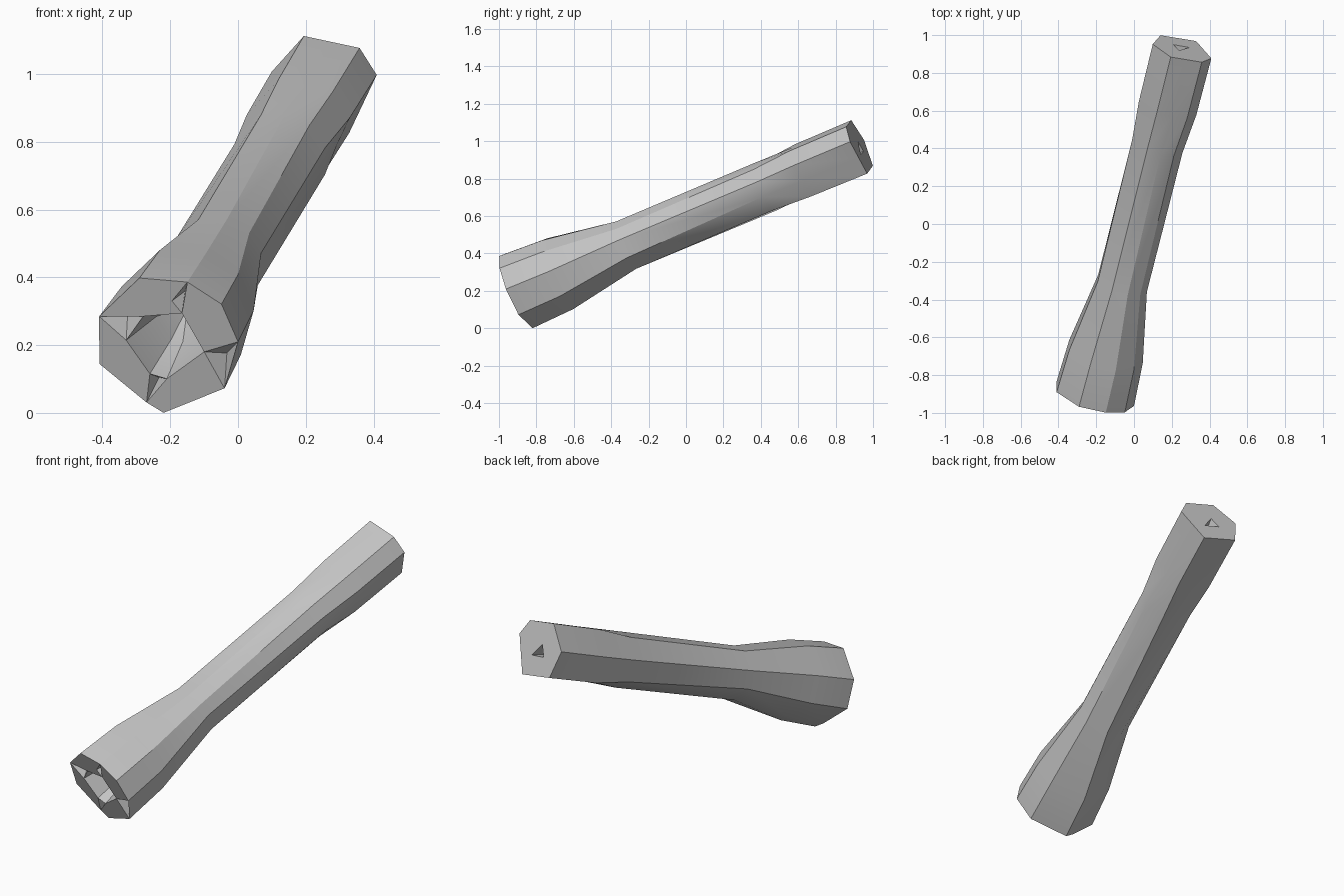
import bpy
import bmesh
from math import cos, sin, radians
from mathutils import Vector

cube = bpy.data.objects.get("Cube")
if cube:
    bpy.data.objects.remove(cube, do_unlink=True)

# Tilted frame of the shaft: long axis, sideways and upward directions
AXIS = Vector((0.228, 0.898, 0.374)).normalized()
SIDE = AXIS.cross(Vector((0, 0, 1))).normalized()
UP = SIDE.cross(AXIS)
CENTRE = SIDE * 0.025 + UP * 0.535

START, BULGE, WAIST, NECK, FLARE, END = -0.787, -0.54, -0.13, 0.69, 0.92, 1.255

bm = bmesh.new()


def vert(point, station):
    return bm.verts.new(CENTRE + SIDE * point[0] + UP * point[1] + AXIS * station)


def ring(points, station, scale=1.0):
    return [vert((u * scale, v * scale), station) for u, v in points]


def polar(radius, angles):
    return [(radius * cos(radians(a)) - 0.008, radius * sin(radians(a))) for a in angles]


def bridge(a, b):
    n = len(a)
    for i in range(n):
        j = (i + 1) % n
        bm.faces.new((a[i], a[j], b[j], b[i]))


def sink(loop, depth):
    """Close a loop with a pyramid-shaped dent pointing along the axis."""
    middle = sum((p.co for p in loop), Vector()) / len(loop)
    tip = bm.verts.new(middle + AXIS * depth)
    for i, p in enumerate(loop):
        bm.faces.new((p, loop[(i + 1) % len(loop)], tip))


def between(p, q):
    return ((p[0] + q[0]) / 2, (p[1] + q[1]) / 2)


# Cross-sections: nine-sided wide end, six-sided narrow end
wide = [(-.203, .09), (-.069, .212), (.076, .199), (.173, .129), (.212, .009),
        (.157, -.139), (-.036, -.217), (-.085, -.184), (-.217, -.061)]
a, b, c, d, e, f = [(-.054, .158), (.112, .12), (.156, .034),
                    (.055, -.15), (-.135, -.105), (-.163, .044)]
narrow = [f, a, between(a, b), b, c, between(c, d), d, between(d, e), e]
waist = polar(0.14, (156, 108, 72, 40, 11, -33, -86, -122, -164))
neck = polar(0.142, (163, 109, 78, 46, 12, -23, -72, -108, -146))

# Outer skin of the shaft
front = ring(wide, START)
back = ring(narrow, END)
rings = [front, ring(wide, BULGE, 0.95), ring(waist, WAIST),
         ring(neck, NECK), ring(narrow, FLARE, 0.98), back]
for first, second in zip(rings, rings[1:]):
    bridge(first, second)

# Broken wide end: four plates around a hollow, with a notch at each joint
hole_points = [(-.069, .09), (.05, .1), (.106, -.023),
               (-.016, -.109), (-.066, -.093), (-.128, .014)]
hole = ring(hole_points, START)
h0, h1, h2, h3, h4, h5 = hole
top_notch = vert((.023, .139), START)
bm.faces.new(front[0:3] + [top_notch, h1, h0])
bm.faces.new(front[2:5] + [h2, h1])
bm.faces.new(front[5:8] + [h3, h2])
bm.faces.new(front[7:9] + [front[0], h5, h4])
for notch in ([front[0], h0, h5], [front[2], top_notch, h1],
              [front[4], front[5], h2], [front[7], h3, h4]):
    sink(notch, 0.06)

# Hollow inside the wide end
floor = ring(hole_points, START + 0.2, 0.65)
bridge(hole, floor)
sink(floor, 0.1)

# Flat narrow end with a three-sided dent
dent = ring([(-.055, -.022), (.031, -.039), (-.019, .035)], END)
left, right, upper = dent
bm.faces.new(back[1:5] + [right, upper])
bm.faces.new(back[4:9] + [left, right])
bm.faces.new([back[8], back[0], back[1], upper, left])
sink(dent, -0.1)

bmesh.ops.recalc_face_normals(bm, faces=bm.faces[:])
mesh = bpy.data.meshes.new("shaft")
bm.to_mesh(mesh)
bm.free()

# Plain grey material
grey = bpy.data.materials.new("grey")
grey.use_nodes = True
colour = (0.55, 0.55, 0.55, 1)
grey.diffuse_color = colour
grey.node_tree.nodes["Principled BSDF"].inputs["Base Color"].default_value = colour
mesh.materials.append(grey)

shaft = bpy.data.objects.new("shaft", mesh)
bpy.context.collection.objects.link(shaft)
bpy.ops.object.select_all(action="DESELECT")
shaft.select_set(True)
bpy.context.view_layer.objects.active = shaft
bpy.ops.object.shade_smooth_by_angle(angle=radians(30))
